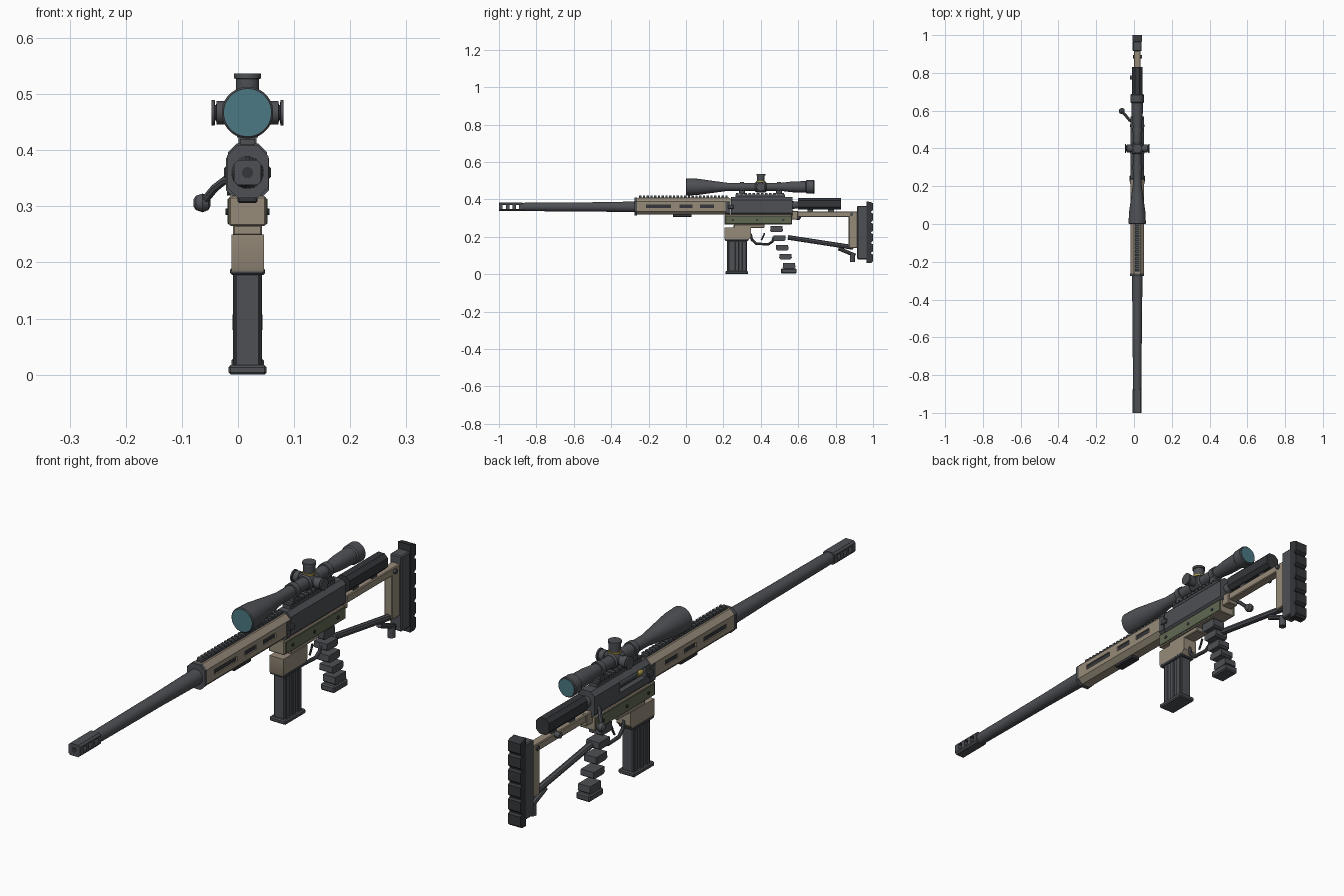
import bpy, bmesh, math
from mathutils import Matrix, Vector

if "Cube" in bpy.data.objects:
    bpy.data.objects.remove(bpy.data.objects["Cube"])

CX = 0.017   # centre plane of the body


def material(name, rgb):
    m = bpy.data.materials.new(name)
    m.diffuse_color = (*rgb, 1)
    m.use_nodes = True
    m.node_tree.nodes["Principled BSDF"].inputs["Base Color"].default_value = m.diffuse_color
    return m


DARK = material("gunmetal", (0.075, 0.08, 0.09))
BLACK = material("rubber", (0.035, 0.037, 0.042))
TAN = material("tan", (0.31, 0.26, 0.195))
GREEN = material("olive", (0.12, 0.14, 0.085))
GLASS = material("glass", (0.07, 0.19, 0.23))
BRASS = material("brass", (0.5, 0.38, 0.08))


def finish(name, bm, mat):
    bmesh.ops.recalc_face_normals(bm, faces=bm.faces)
    me = bpy.data.meshes.new(name)
    bm.to_mesh(me)
    bm.free()
    me.materials.append(mat)
    ob = bpy.data.objects.new(name, me)
    bpy.context.collection.objects.link(ob)
    return ob


def boxes(name, bounds, mat, bevel=0.0):
    """One object from boxes (x0, x1, y0, y1, z0, z1), x measured from the centre plane."""
    bm = bmesh.new()
    for x0, x1, y0, y1, z0, z1 in bounds:
        mtx = Matrix.Translation((CX + (x0 + x1) / 2, (y0 + y1) / 2, (z0 + z1) / 2)) \
            @ Matrix.Diagonal((x1 - x0, y1 - y0, z1 - z0, 1))
        bmesh.ops.create_cube(bm, size=1, matrix=mtx)
    if bevel:
        bmesh.ops.bevel(bm, geom=bm.edges[:], offset=bevel, segments=1, affect='EDGES')
    return finish(name, bm, mat)


def box(name, hw, y0, y1, z0, z1, mat, bevel=0.003):
    return boxes(name, [(-hw, hw, y0, y1, z0, z1)], mat, bevel)


def extrude(name, pts, step, mat):
    bm = bmesh.new()
    f = bm.faces.new([bm.verts.new(p) for p in pts])
    r = bmesh.ops.extrude_face_region(bm, geom=[f])
    bmesh.ops.translate(bm, vec=step, verts=[v for v in r["geom"] if isinstance(v, bmesh.types.BMVert)])
    return finish(name, bm, mat)


def side_profile(name, yz, hw, mat):
    return extrude(name, [(CX - hw, y, z) for y, z in yz], (2 * hw, 0, 0), mat)


def octagon(name, hw, z0, z1, c, y0, y1, mat):
    xz = [(-hw, z0 + c), (-hw + c, z0), (hw - c, z0), (hw, z0 + c),
          (hw, z1 - c), (hw - c, z1), (-hw + c, z1), (-hw, z1 - c)]
    return extrude(name, [(CX + x, y0, z) for x, z in xz], (0, y1 - y0, 0), mat)


def lathe(name, prof, origin, mat, axis="y", n=24):
    """Turned part: prof is (distance along axis, radius)."""
    d = {"x": Vector((1, 0, 0)), "y": Vector((0, 1, 0)), "z": Vector((0, 0, 1))}[axis]
    u = d.yzx
    w = d.cross(u)
    bm = bmesh.new()
    rings = [[bm.verts.new(Vector(origin) + d * t + (u * math.cos(a) + w * math.sin(a)) * r)
              for a in (2 * math.pi * (i + 0.5) / n for i in range(n))] for t, r in prof]
    for a, b in zip(rings, rings[1:]):
        for i in range(n):
            j = (i + 1) % n
            bm.faces.new((a[i], a[j], b[j], b[i]))
    bm.faces.new(rings[0])
    bm.faces.new(rings[-1])
    return finish(name, bm, mat)


def tube(name, pts, r, mat):
    cu = bpy.data.curves.new(name, 'CURVE')
    cu.dimensions = '3D'
    cu.bevel_depth, cu.bevel_resolution, cu.use_fill_caps = r, 2, True
    s = cu.splines.new('POLY')
    s.points.add(len(pts) - 1)
    for p, q in zip(s.points, pts):
        p.co = (*q, 1)
    cu.materials.append(mat)
    bpy.context.collection.objects.link(bpy.data.objects.new(name, cu))


def cut(ob, bounds):
    tool = boxes("cutter", bounds, DARK)
    m = ob.modifiers.new("cut", 'BOOLEAN')
    m.operation, m.object, m.solver = 'DIFFERENCE', tool, 'EXACT'
    bpy.context.view_layer.objects.active = ob
    bpy.ops.object.modifier_apply(modifier=m.name)
    bpy.data.objects.remove(tool)


# barrel and ported muzzle brake
lathe("barrel", [(-0.89, 0.021), (-0.85, 0.023), (-0.5, 0.025), (-0.26, 0.029)], (CX, 0, 0.36), DARK)
brake = octagon("muzzle_brake", 0.024, 0.338, 0.383, 0.007, -1.0, -0.875, DARK)
cut(brake, [(-0.05, 0.05, y, y + 0.018, 0.35, 0.371) for y in (-0.98, -0.945, -0.91)])
lathe("muzzle_bore", [(-1.001, 0.01), (-0.99, 0.01)], (CX, 0, 0.36), BLACK)

# handguard with recessed slots, collars and toothed top rail
guard = octagon("handguard", 0.036, 0.318, 0.408, 0.018, -0.265, 0.235, TAN)
slots = [(-0.215, -0.08), (-0.035, 0.035), (0.075, 0.15)]
cut(guard, [(s * 0.036 - 0.008, s * 0.036 + 0.008, a, b, 0.355, 0.373) for s in (-1, 1) for a, b in slots])
boxes("slot_liners", [(s * 0.029 - 0.002, s * 0.029 + 0.002, a, b, 0.354, 0.374)
                      for s in (-1, 1) for a, b in slots], BLACK)
octagon("front_collar", 0.037, 0.315, 0.409, 0.019, -0.275, -0.262, DARK)
octagon("rear_collar", 0.038, 0.309, 0.405, 0.019, 0.212, 0.238, DARK)
boxes("handguard_rail", [(-0.011, 0.011, -0.255, 0.23, 0.404, 0.411)]
      + [(-0.013, 0.013, -0.25 + i * 0.02, -0.238 + i * 0.02, 0.41, 0.42) for i in range(24)], DARK)
box("lower_pad", 0.018, -0.07, 0.03, 0.306, 0.322, BLACK)

# receiver with ejection port on the left
receiver = octagon("receiver", 0.035, 0.312, 0.412, 0.016, 0.24, 0.57, DARK)
cut(receiver, [(-0.05, -0.015, 0.265, 0.42, 0.355, 0.395)])
lathe("bolt_body", [(0.3, 0.014), (0.42, 0.014)], (CX - 0.012, 0, 0.375), DARK)
lathe("cartridge", [(0.268, 0.006), (0.275, 0.01), (0.3, 0.01)], (CX - 0.022, 0, 0.376), BRASS, n=12)
box("receiver_side_lug", 0.042, 0.225, 0.255, 0.35, 0.371, DARK)

# lower chassis with olive side plates and screws
box("lower_chassis", 0.033, 0.205, 0.565, 0.265, 0.318, TAN)
boxes("side_plates", [(s * 0.033 - 0.003, s * 0.033 + 0.003, 0.212, 0.567, 0.268, 0.314) for s in (-1, 1)], GREEN, 0.002)
for y in (0.25, 0.38, 0.52):
    lathe("plate_screw", [(-0.039, 0.006), (0.039, 0.006)], (CX, y, 0.29), BLACK, "x", 10)
box("chassis_floor", 0.026, 0.255, 0.42, 0.248, 0.267, TAN)

# magazine well and ribbed magazine
side_profile("magazine_well", [(0.205, 0.19), (0.21, 0.18), (0.33, 0.18), (0.348, 0.2), (0.348, 0.25), (0.205, 0.25)], 0.029, TAN)
box("magazine_collar", 0.031, 0.208, 0.334, 0.178, 0.19, DARK)
box("magazine", 0.0225, 0.22, 0.325, 0.01, 0.19, DARK)
boxes("magazine_ribs", [(-0.026, 0.026, y, y + 0.02, 0.014, 0.178) for y in (0.227, 0.263, 0.299)], DARK, 0.002)
box("magazine_base", 0.034, 0.21, 0.332, 0.0, 0.017, DARK, 0.004)

# trigger and guard
tube("trigger_guard", [(CX, y, z) for y, z in [(0.345, 0.215), (0.352, 0.185), (0.375, 0.163), (0.44, 0.16), (0.462, 0.175), (0.47, 0.2)]], 0.007, DARK)
tube("trigger", [(CX, y, z) for y, z in [(0.42, 0.22), (0.412, 0.2), (0.402, 0.182)]], 0.004, BLACK)

# segmented pistol grip
for i, (y, z, h) in enumerate([(0.45, 0.225, 0.034), (0.465, 0.178, 0.028), (0.48, 0.127, 0.029), (0.498, 0.08, 0.027), (0.517, 0.03, 0.03)]):
    side_profile("grip_segment_%d" % (i + 1), [(y, z + 0.006), (y + 0.008, z), (y + 0.06, z), (y + 0.068, z + 0.006),
                 (y + 0.066, z + h), (y + 0.002, z + h)], 0.027 if i % 2 else 0.025, DARK)
box("grip_base", 0.029, 0.507, 0.592, 0.004, 0.03, DARK, 0.005)

# bolt shroud and handle
lathe("bolt_shroud", [(0.565, 0.021), (0.6, 0.019), (0.615, 0.012)], (CX, 0, 0.37), DARK)
tube("bolt_handle", [(CX - 0.02, 0.54, 0.35), (-0.024, 0.55, 0.346), (-0.042, 0.572, 0.332), (-0.06, 0.592, 0.31)], 0.0075, DARK)
lathe("bolt_knob", [(-0.016, 0.007), (-0.012, 0.013), (0, 0.017), (0.01, 0.013), (0.014, 0.006)], (-0.063, 0.598, 0.306), DARK, "x", 16)

# skeleton stock
box("stock_bracket", 0.022, 0.56, 0.6, 0.292, 0.338, TAN)
box("stock_top_bar", 0.017, 0.59, 0.915, 0.306, 0.335, TAN)
box("stock_upright", 0.017, 0.87, 0.917, 0.14, 0.335, TAN)
octagon("cheek_rest", 0.027, 0.346, 0.407, 0.014, 0.6, 0.83, BLACK)
boxes("cheek_posts", [(-0.01, 0.01, y, y + 0.03, 0.33, 0.35) for y in (0.65, 0.76)], DARK)
lathe("cheek_knob", [(-0.037, 0.011), (-0.015, 0.011)], (CX, 0.775, 0.33), DARK, "x", 12)
lathe("stock_pin", [(-0.022, 0.009), (0.025, 0.009)], (CX, 0.885, 0.32), DARK, "x", 12)
tube("stock_strut", [(CX, 0.545, 0.197), (CX, 0.895, 0.143)], 0.0125, DARK)
tube("lower_strut", [(CX, 0.815, 0.138), (CX, 0.905, 0.1)], 0.01, DARK)
lathe("rear_foot", [(0.066, 0.014), (0.108, 0.014)], (CX, 0.89, 0), DARK, "z", 12)
box("butt_plate", 0.024, 0.915, 0.968, 0.08, 0.365, DARK, 0.004)
pad = [(0.965, 0.39), (0.965, 0.06)]
for i in range(6):
    z = 0.06 + i * 0.055
    pad += [(0.99, z), (1.0, z + 0.008), (1.0, z + 0.045), (0.99, z + 0.05)]
side_profile("recoil_pad", pad, 0.026, BLACK)

# telescopic sight
SZ = 0.467
lathe("scope_tube", [(0.0, 0.043), (0.003, 0.046), (0.06, 0.044), (0.16, 0.03), (0.22, 0.022), (0.51, 0.022), (0.57, 0.029),
                     (0.64, 0.031), (0.645, 0.036), (0.683, 0.037), (0.686, 0.034)], (CX, 0, SZ), DARK, n=32)
lathe("front_lens", [(-0.001, 0.042), (0.004, 0.042)], (CX, 0, SZ), GLASS, n=32)
lathe("rear_lens", [(0.68, 0.032), (0.688, 0.032)], (CX, 0, SZ), GLASS, n=32)
for y in (0.3, 0.498):
    lathe("scope_ring", [(y - 0.011, 0.027), (y + 0.011, 0.027)], (CX, 0, SZ), DARK)
    box("ring_foot", 0.018, y - 0.016, y + 0.016, 0.428, 0.45, DARK)
boxes("scope_rail", [(-0.016, 0.016, 0.265, 0.53, 0.408, 0.425)]
      + [(-0.019, 0.019, 0.268 + i * 0.022, 0.282 + i * 0.022, 0.423, 0.434) for i in range(12)], DARK)
lathe("turret_body", [(0.37, 0.024), (0.376, 0.029), (0.424, 0.029), (0.43, 0.024)], (CX, 0, SZ), DARK)
lathe("turret_band", [(0.493, 0.023), (0.499, 0.023)], (CX, 0.4, 0), BRASS, "z")
KNOB = [(0.02, 0.018), (0.035, 0.018), (0.036, 0.021), (0.055, 0.021), (0.056, 0.014), (0.058, 0.014), (0.0585, 0.023), (0.064, 0.023)]
for s, side in ((-1, "left"), (1, "right")):
    lathe(side + "_turret", [(s * t, r) for t, r in KNOB], (CX, 0.4, SZ), DARK, "x")
lathe("top_turret", [(0.02, 0.019), (0.036, 0.021), (0.06, 0.021), (0.061, 0.024), (0.07, 0.024)], (CX, 0.4, SZ), DARK, "z")

# convert tubes and smooth the round parts
bpy.ops.object.select_all(action='SELECT')
bpy.context.view_layer.objects.active = bpy.data.objects["barrel"]
bpy.ops.object.convert(target='MESH')
bpy.ops.object.shade_smooth_by_angle(angle=math.radians(32))
